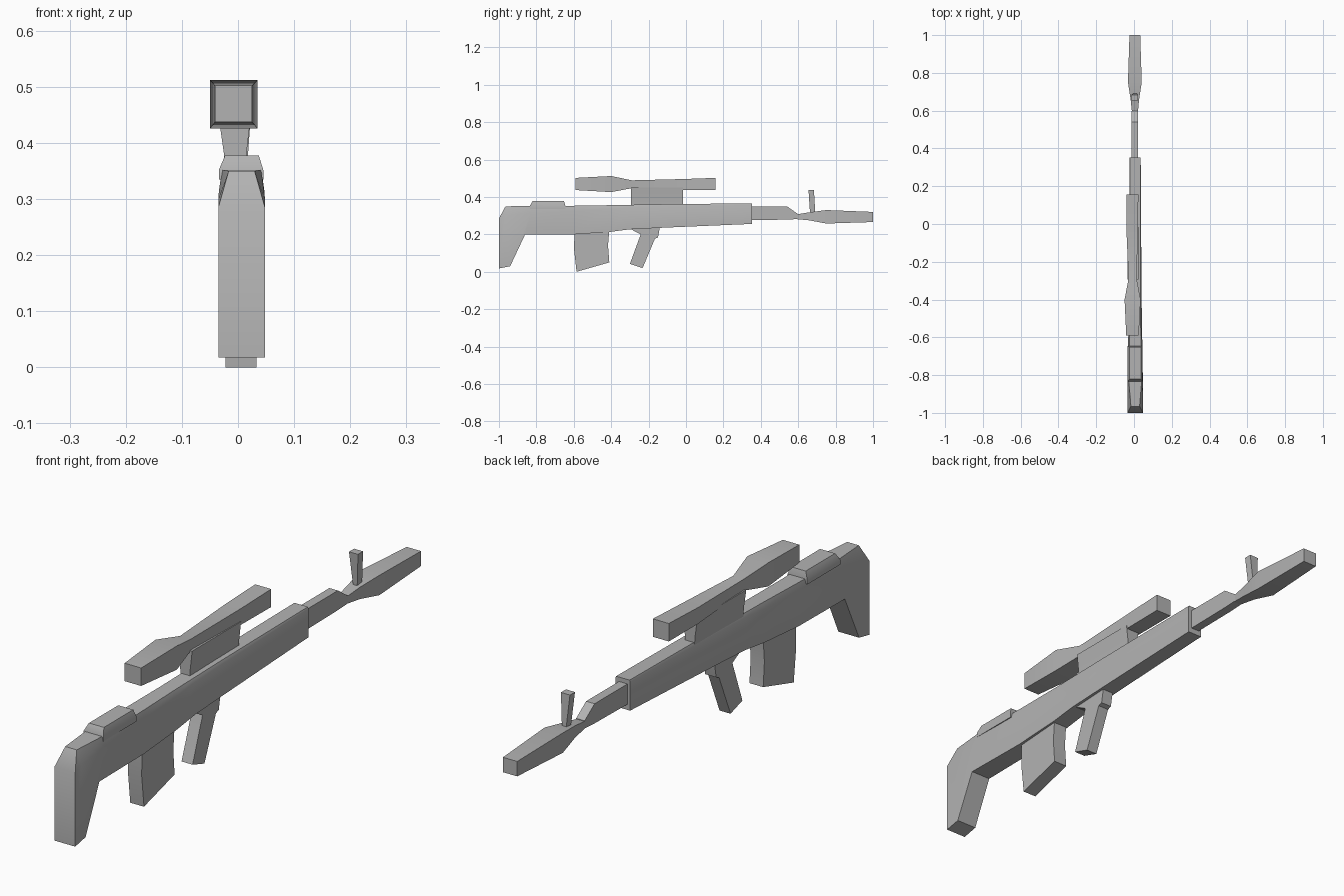
import bpy
import bmesh
import math

cube = bpy.data.objects.get("Cube")
if cube:
    bpy.data.objects.remove(cube, do_unlink=True)

# Single plain grey finish
grey = bpy.data.materials.new("plain grey")
grey.use_nodes = True
COLOUR = (0.45, 0.45, 0.45, 1.0)
grey.diffuse_color = COLOUR
for node in grey.node_tree.nodes:
    if node.type == 'BSDF_PRINCIPLED':
        node.inputs["Base Color"].default_value = COLOUR
        node.inputs["Roughness"].default_value = 0.7


def loft(name, rings):
    """Skin a list of equal-length point rings and cap both ends."""
    bm = bmesh.new()
    rows = [[bm.verts.new(p) for p in ring] for ring in rings]
    n = len(rows[0])
    for a, b in zip(rows, rows[1:]):
        for i in range(n):
            j = (i + 1) % n
            bm.faces.new((a[i], a[j], b[j], b[i]))
    bm.faces.new(rows[0])
    bm.faces.new(rows[-1])
    bmesh.ops.remove_doubles(bm, verts=bm.verts, dist=0.0005)
    bmesh.ops.recalc_face_normals(bm, faces=bm.faces)
    mesh = bpy.data.meshes.new(name)
    bm.to_mesh(mesh)
    bm.free()
    mesh.materials.append(grey)
    obj = bpy.data.objects.new(name, mesh)
    bpy.context.collection.objects.link(obj)
    bpy.ops.object.select_all(action='DESELECT')
    obj.select_set(True)
    bpy.context.view_layer.objects.active = obj
    bpy.ops.object.shade_smooth_by_angle(angle=math.radians(35))
    return obj


def box_y(y, z0, z1, x0, x1):
    """Rectangular ring across the length."""
    return [(x0, y, z0), (x1, y, z0), (x1, y, z1), (x0, y, z1)]


def box_z(z, y0, y1, x0, x1):
    """Rectangular ring at one height."""
    return [(x0, y0, z), (x1, y0, z), (x1, y1, z), (x0, y1, z)]


def body_ring(bottom, shoulder, top, half, top_half, cx=0.0065):
    """Six-sided ring: (y, z) of the bottom, shoulder and top edges."""
    pts = [(bottom, half), (shoulder, half), (top, top_half)]
    right = [(cx + w, y, z) for (y, z), w in pts]
    left = [(cx - w, y, z) for (y, z), w in reversed(pts)]
    return right + left


# Stock and receiver in one long body
loft("stock_and_receiver", [
    body_ring((-1.0, 0.018), (-1.0, 0.285), (-1.0, 0.285), 0.0415, 0.0415),
    body_ring((-0.94, 0.03), (-0.965, 0.30), (-0.965, 0.35), 0.0415, 0.023),
    body_ring((-0.86, 0.20), (-0.83, 0.315), (-0.82, 0.352), 0.0405, 0.035),
    body_ring((-0.60, 0.20), (-0.60, 0.325), (-0.60, 0.353), 0.037, 0.030),
    body_ring((-0.41, 0.213), (-0.41, 0.335), (-0.41, 0.356), 0.034, 0.027),
    body_ring((-0.30, 0.227), (-0.30, 0.345), (-0.30, 0.358), 0.033, 0.027),
    body_ring((-0.14, 0.235), (-0.14, 0.35), (-0.14, 0.361), 0.032, 0.027),
    body_ring((0.352, 0.256), (0.352, 0.36), (0.352, 0.366), 0.029, 0.027),
])

# Cheek pad on top of the stock
loft("cheek_pad", [
    box_z(0.335, -0.835, -0.645, -0.034, 0.045),
    box_z(0.352, -0.835, -0.645, -0.034, 0.045),
    box_z(0.378, -0.82, -0.652, -0.023, 0.037),
])

# Magazine, slightly bent
loft("magazine", [
    [(x, y, z) for x, y, z in (
        (-0.022, -0.597, zf), (0.033, -0.597, zf),
        (0.033, -0.41, zb), (-0.022, -0.41, zb))]
    for zf, zb in ((0.21, 0.225),)
] + [
    [(-0.022, yf, zf), (0.033, yf, zf), (0.033, yb, zb), (-0.022, yb, zb)]
    for yf, zf, yb, zb in ((-0.598, 0.115, -0.417, 0.14),
                           (-0.585, 0.0, -0.41, 0.05))
])

# Grip: flared root, then a raked handle
loft("grip", [
    [(-0.016, yf, zf), (0.028, yf, zf), (0.028, yb, zb), (-0.016, yb, zb)]
    for yf, zf, yb, zb in ((-0.30, 0.235, -0.14, 0.245),
                           (-0.292, 0.226, -0.142, 0.225),
                           (-0.243, 0.20, -0.150, 0.183),
                           (-0.246, 0.19, -0.166, 0.177),
                           (-0.30, 0.042, -0.232, 0.02))
])

# Scope mount, narrower at its foot
loft("scope_mount", [
    box_z(0.35, -0.295, -0.015, -0.024, 0.014),
    box_z(0.38, -0.295, -0.015, -0.025, 0.015),
    box_z(0.45, -0.295, -0.015, -0.035, 0.023),
])

# Scope tube with a wide front and a waisted middle
loft("scope", [
    box_y(-0.59, 0.437, 0.502, -0.041, 0.025),
    box_y(-0.40, 0.426, 0.512, -0.050, 0.035),
    box_y(-0.29, 0.447, 0.489, -0.029, 0.014),
    box_y(-0.01, 0.437, 0.496, -0.041, 0.021),
    box_y(0.157, 0.437, 0.502, -0.041, 0.023),
])

# Barrel shroud with sloped end
loft("barrel_shroud", [
    box_y(0.34, 0.276, 0.35, -0.012, 0.022),
    box_y(0.54, 0.279, 0.35, -0.012, 0.022),
    box_y(0.597, 0.282, 0.31, -0.012, 0.022),
])

# Muzzle swelling out from a thin neck
loft("muzzle", [
    box_y(0.585, 0.282, 0.306, -0.010, 0.020),
    box_y(0.66, 0.275, 0.318, -0.018, 0.027),
    box_y(0.75, 0.258, 0.330, -0.032, 0.041),
    box_y(1.0, 0.266, 0.320, -0.024, 0.033),
])

# Front sight post, wider at the top
loft("front_sight", [
    box_z(0.30, 0.664, 0.692, -0.002, 0.012),
    box_z(0.437, 0.655, 0.684, -0.014, 0.022),
])
